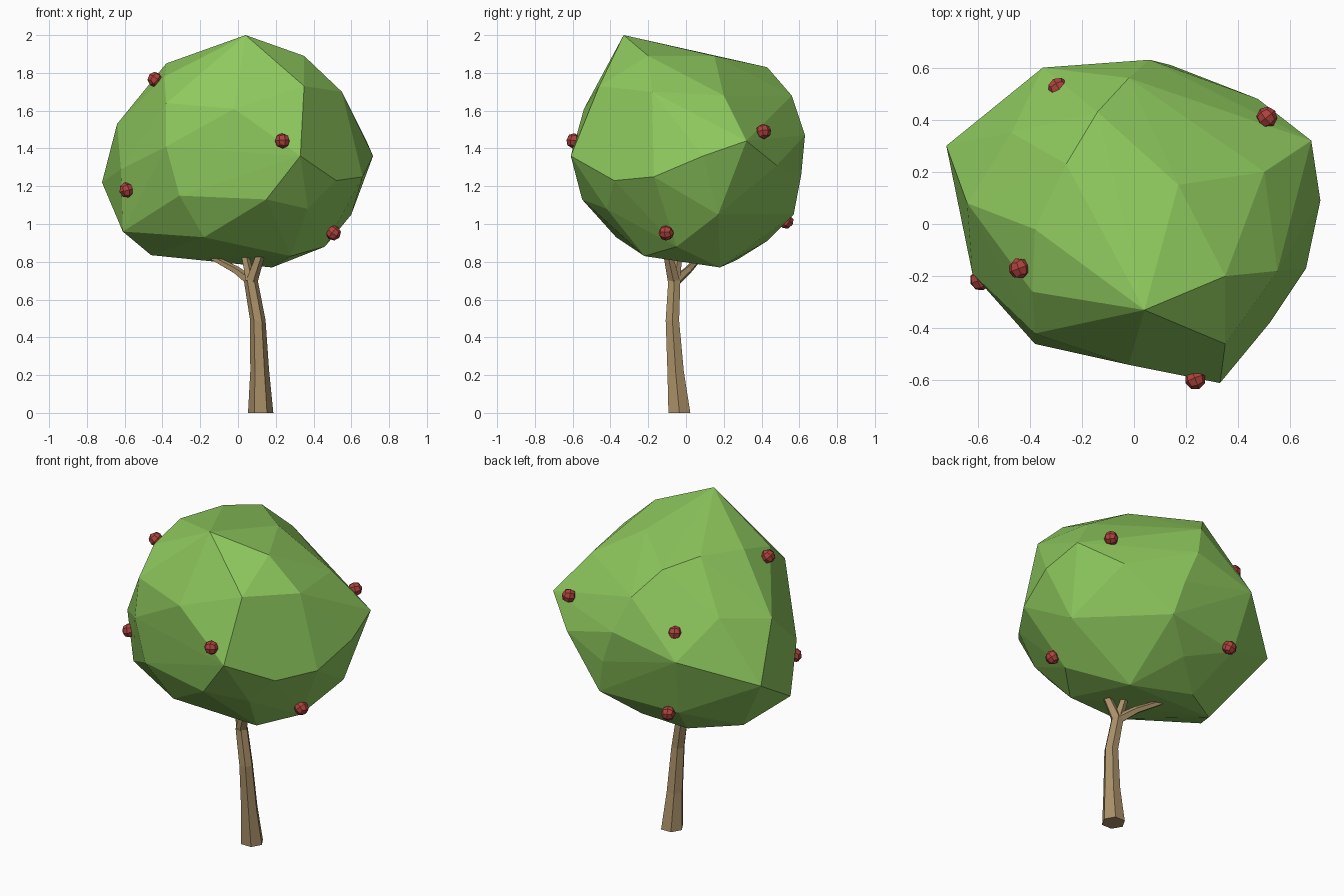
import bpy, bmesh, math
from mathutils import Vector

if "Cube" in bpy.data.objects:
    bpy.data.objects.remove(bpy.data.objects["Cube"])


def material(name, rgb):
    m = bpy.data.materials.new(name)
    m.diffuse_color = (*rgb, 1)
    m.use_nodes = True
    m.node_tree.nodes["Principled BSDF"].inputs["Base Color"].default_value = m.diffuse_color
    return m


leaf = material("leaf green", (0.27, 0.58, 0.11))
bark = material("bark brown", (0.40, 0.28, 0.14))
red = material("fruit red", (0.42, 0.055, 0.045))


def finish(bm, name, mat):
    bmesh.ops.recalc_face_normals(bm, faces=bm.faces[:])
    me = bpy.data.meshes.new(name)
    bm.to_mesh(me)
    bm.free()
    me.materials.append(mat)
    ob = bpy.data.objects.new(name, me)
    bpy.context.collection.objects.link(ob)
    return ob


# Crown: faceted hull around a few corner points, from top to bottom
corners = [
    (.04, -.33, 2), (.35, -.20, 1.89), (.17, .15, 1.89), (-.26, .23, 1.87),
    (-.38, -.02, 1.85), (-.14, .43, 1.83), (-.39, -.26, 1.78), (.35, -.46, 1.73),
    (.55, -.18, 1.70), (-.02, .56, 1.68), (.50, .20, 1.68), (-.38, -.42, 1.64),
    (-.02, -.54, 1.61), (-.47, .35, 1.59), (-.64, .08, 1.53), (.06, .63, 1.47),
    (.68, .32, 1.44), (-.38, -.46, 1.41), (-.35, .60, 1.38), (.33, -.61, 1.36),
    (.715, .09, 1.36), (.475, .48, 1.31), (-.62, -.19, 1.29), (.14, .61, 1.26),
    (.66, -.17, 1.25), (.52, -.38, 1.23), (-.72, .30, 1.22), (-.31, -.46, 1.15),
    (.15, -.55, 1.13), (.37, -.42, 1.08), (.60, .17, 1.05), (.19, .57, 1.05),
    (-.30, .50, 1.02), (-.61, -.145, .96), (-.18, -.37, .93), (0, .43, .91),
    (.46, -.05, .88), (-.46, .10, .835), (.28, -.22, .83), (-.20, .27, .81),
    (.18, .18, .77),
]
bm = bmesh.new()
for c in corners:
    bm.verts.new(c)
res = bmesh.ops.convex_hull(bm, input=bm.verts[:])
loose = [v for v in bm.verts if not v.link_faces]
bmesh.ops.delete(bm, geom=loose, context='VERTS')
finish(bm, "crown", leaf)


# Tapered limb with straight-sided rings along a path of (x, y, z, radius)
def limb(name, path, sides, horizontal=False):
    bm = bmesh.new()
    pts = [Vector(p[:3]) for p in path]
    rings = []
    for i, p in enumerate(pts):
        d = pts[min(i + 1, len(pts) - 1)] - pts[max(i - 1, 0)]
        if horizontal:
            d = Vector((0, 0, 1))
        d.normalize()
        u = (Vector((0, 1, 0)).cross(d)).normalized()
        w = d.cross(u)
        ring = []
        for k in range(sides):
            a = math.tau * k / sides
            ring.append(bm.verts.new(p + path[i][3] * (math.cos(a) * u + math.sin(a) * w)))
        rings.append(ring)
    for a, b in zip(rings, rings[1:]):
        for k in range(sides):
            n = (k + 1) % sides
            bm.faces.new((a[k], a[n], b[n], b[k]))
    bm.faces.new(rings[0])
    bm.faces.new(rings[-1])
    return finish(bm, name, bark)


# Trunk and forking branches
limb("trunk", [(.12, -.035, 0, .067), (.115, -.055, .22, .050),
               (.105, -.072, .49, .041), (.068, -.062, .70, .037)], 6, True)
limb("branch_right", [(.068, -.062, .69, .034), (.125, -.10, .86, .024)], 5)
limb("branch_middle", [(.068, -.062, .69, .030), (.03, -.035, .86, .020)], 5)
limb("branch_left", [(.075, -.065, .69, .030), (-.01, .01, .755, .022), (-.14, .075, .825, .016)], 5)

# Fruit: small faceted balls made from a subdivided cube
fruits = [(-.44, -.17, 1.765), (.235, -.595, 1.44), (-.59, -.215, 1.18), (.505, -.105, .953),
          (.51, .41, 1.49), (-.29, .522, 1.52), (-.25, .53, 1.015)]
for i, pos in enumerate(fruits):
    bm = bmesh.new()
    bmesh.ops.create_cube(bm, size=1)
    bmesh.ops.subdivide_edges(bm, edges=bm.edges[:], cuts=1, use_grid_fill=True)
    for v in bm.verts:
        v.co = v.co.normalized() * .041
    ob = finish(bm, f"fruit_{i + 1}", red)
    ob.location = pos
    ob.rotation_euler = Vector((pos[0], pos[1], pos[2] - 1.35)).to_track_quat('Z', 'Y').to_euler()
